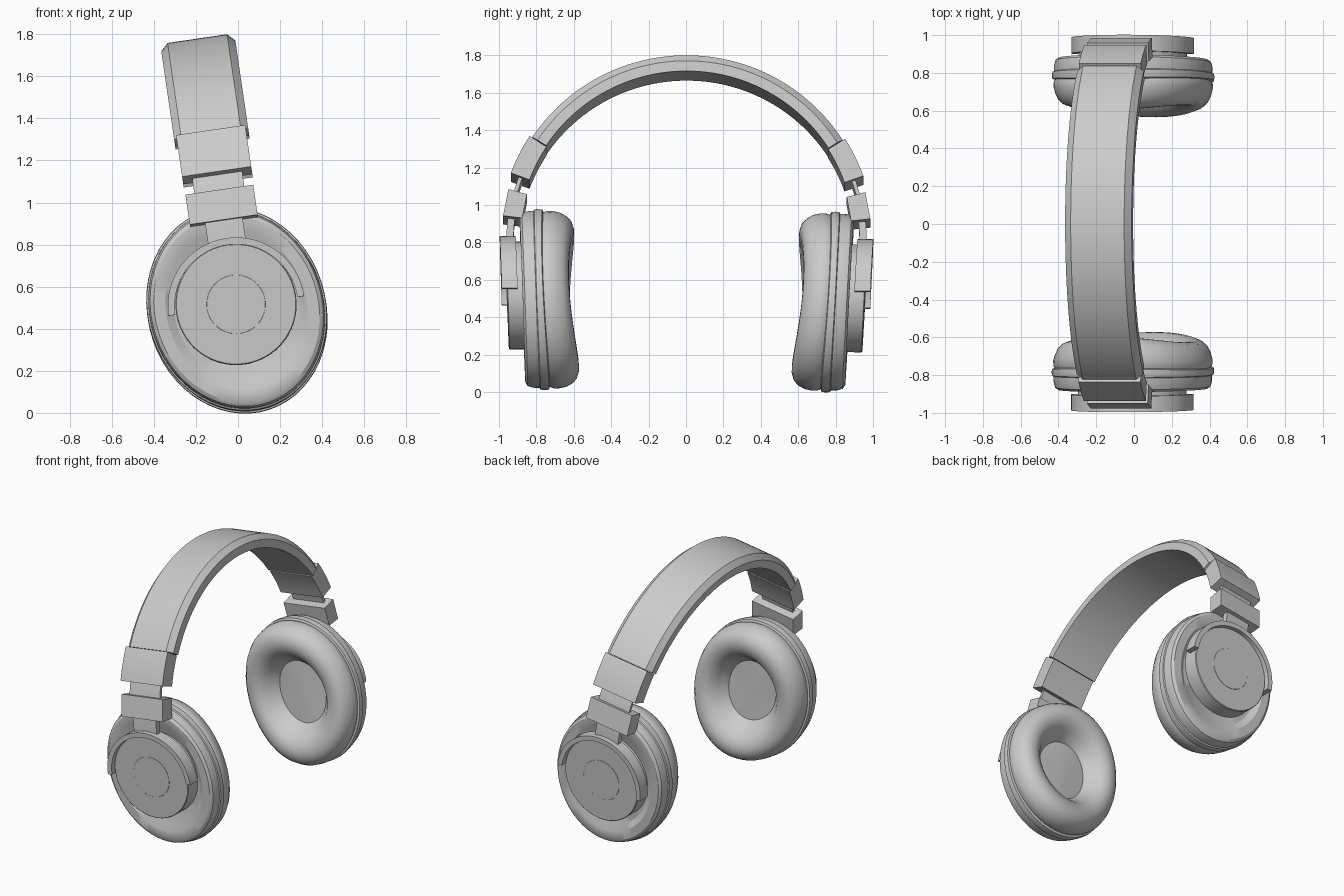
import bpy, bmesh
from math import sin, cos, tan, radians, pi

if "Cube" in bpy.data.objects:
    bpy.data.objects.remove(bpy.data.objects["Cube"])

ORIGIN = (-0.007, 0, 0.5)                       # centre line between the ear cups
TILT = (radians(-0.5), radians(-8.3), 0)        # whole headset leans back
LEAN = tan(radians(2.5))                        # cups lean inward at the bottom
ARC_Z = 0.303                                   # headband circle centre (local)


def finish(name, bm, mirror=True, angle=32):
    bmesh.ops.recalc_face_normals(bm, faces=bm.faces)
    me = bpy.data.meshes.new(name)
    bm.to_mesh(me)
    bm.free()
    ob = bpy.data.objects.new(name, me)
    bpy.context.collection.objects.link(ob)
    ob.location, ob.rotation_euler = ORIGIN, TILT
    bpy.ops.object.select_all(action='DESELECT')
    ob.select_set(True)
    bpy.context.view_layer.objects.active = ob
    bpy.ops.object.shade_smooth_by_angle(angle=radians(angle))
    if mirror:
        m = ob.modifiers.new("other_side", 'MIRROR')
        m.use_axis = (False, True, False)
        m.use_mirror_merge = False
    return ob


def loft(rings, closed_path=False, cap=True):
    """Skin a list of equal closed rings of points."""
    bm = bmesh.new()
    vs = [[bm.verts.new(p) for p in r] for r in rings]
    n = len(vs[0])
    for a, b in zip(vs, vs[1:]):
        for i in range(n):
            j = (i + 1) % n
            bm.faces.new((a[i], a[j], b[j], b[i]))
    if cap:
        bm.faces.new(vs[0])
        bm.faces.new(vs[-1])
    return bm


def arc_sweep(name, section, a0, a1, n, mirror=True):
    """Sweep an (x, radius) section along the headband circle, degrees from the top."""
    rings = []
    for k in range(n + 1):
        a = radians(a0 + (a1 - a0) * k / n)
        rings.append([(x, r * sin(a), ARC_Z + r * cos(a)) for x, r in section])
    return finish(name, loft(rings), mirror)


def rect(half, r0, r1):
    return [(-half, r0), (half, r0), (half, r1), (-half, r1)]


def cup_part(name, profile, seg=56):
    """Oval lathe: profile is (scale, depth from the outer face)."""
    a, b, rot, zc = 0.422, 0.489, radians(10), -0.013
    rings = []
    for s, d in profile:
        ramp = min(max((d - 0.06) / 0.16, 0), 1)
        ring = []
        for i in range(seg):
            t = 2 * pi * i / seg
            ex, ez = a * s * cos(t), b * s * sin(t)
            x = ex * cos(rot) - ez * sin(rot)
            z = ex * sin(rot) + ez * cos(rot) + zc
            dd = d - 0.04 * ramp * cos(t) ** 2 * min(1, s * 1.3)  # saddle-shaped pad
            ring.append((x, 0.875 - dd + LEAN * z, z))
        rings.append(ring)
    return finish(name, loft(rings))


def disc(name, radius, y0, y1, bevel=0.004, seg=56):
    rings = []
    for r, y in ((radius, y0), (radius, y1 - bevel), (radius - bevel, y1)):
        pts = [(r * cos(2 * pi * i / seg), r * sin(2 * pi * i / seg)) for i in range(seg)]
        rings.append([(x, y + LEAN * z, z + 0.008) for x, z in pts])
    return finish(name, loft(rings))


# Headband with chamfered outer edges
arc_sweep("headband", [(-0.178, 0.90), (0.178, 0.90), (0.178, 0.955),
                       (0.143, 0.99), (-0.143, 0.99), (-0.178, 0.955)], -57, 57, 48, False)

# End caps, sliders, hinge blocks
arc_sweep("band_end_cap", rect(0.166, 0.896, 1.003), 57.2, 70, 6)
arc_sweep("slider", rect(0.12, 0.938, 0.958), 69, 77, 3)
arc_sweep("hinge_block", rect(0.163, 0.885, 0.988), 75, 83.5, 1)
arc_sweep("yoke_stem", rect(0.09, 0.925, 0.963), 83, 89.5, 2)

# Half-ring yoke over the outer disc
rings = []
for k in range(33):
    t = pi * k / 32
    rings.append([(r * cos(t), y + LEAN * r * sin(t), r * sin(t))
                  for r, y in ((0.293, 0.90), (0.326, 0.90), (0.326, 0.985), (0.293, 0.985))])
finish("yoke", loft(rings))

# Outer disc and its flush centre
disc("outer_disc", 0.288, 0.83, 0.957)
disc("disc_centre", 0.14, 0.95, 0.9585, 0.001)

# Cup shell with a shallow dish around the disc, and the rim
cup_part("cup_shell", [(0.1, 0.025), (0.70, 0.025), (0.79, 0.0), (0.92, 0.0), (0.96, 0.012),
                       (0.978, 0.04), (0.98, 0.075), (0.998, 0.08), (1.003, 0.1),
                       (0.998, 0.125), (0.97, 0.13), (0.9, 0.14)])

# Soft ear pad with a sunken centre
cup_part("ear_pad", [(0.9, 0.125), (0.965, 0.127), (0.982, 0.15), (0.983, 0.18), (0.965, 0.22),
                     (0.925, 0.255), (0.87, 0.278), (0.80, 0.289), (0.73, 0.289), (0.66, 0.278),
                     (0.59, 0.255), (0.53, 0.22), (0.48, 0.185), (0.44, 0.16), (0.43, 0.15),
                     (0.1, 0.15)])
